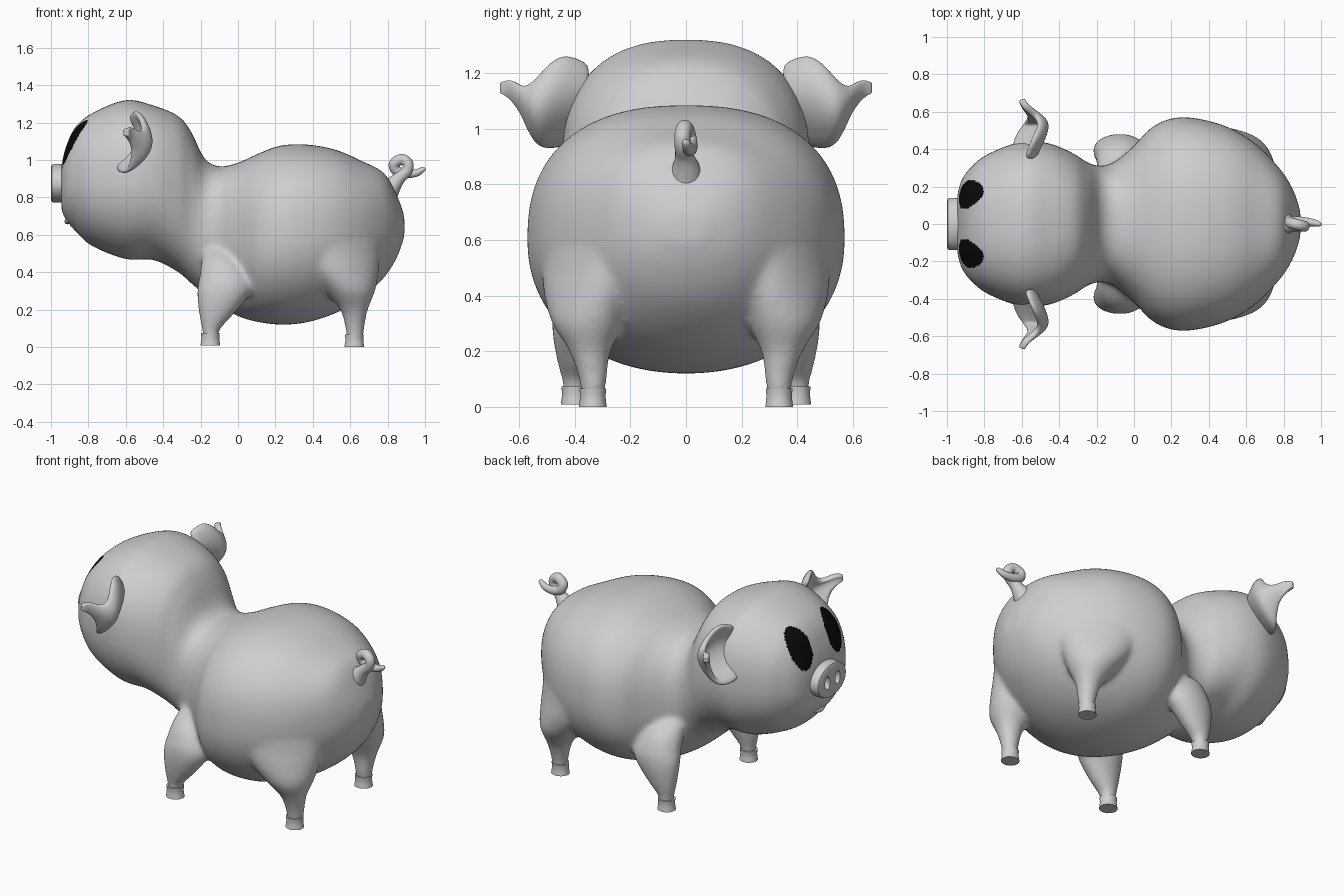
import bpy, bmesh, math
from mathutils import Vector

if "Cube" in bpy.data.objects:
    bpy.data.objects.remove(bpy.data.objects["Cube"])

X, Y, Z = Vector((1, 0, 0)), Vector((0, 1, 0)), Vector((0, 0, 1))


def material(name, value):
    mat = bpy.data.materials.new(name)
    mat.use_nodes = True
    colour = (value, value, value, 1)
    mat.diffuse_color = colour
    mat.node_tree.nodes["Principled BSDF"].inputs["Base Color"].default_value = colour
    return mat


grey = material("soft grey", 0.62)
black = material("eye black", 0.003)


def add(name, data):
    obj = bpy.data.objects.new(name, data)
    bpy.context.collection.objects.link(obj)
    data.materials.append(grey)
    return obj


def bake(obj, angle=40):
    """Replace an object by its evaluated mesh, smooth shaded."""
    name = obj.name
    graph = bpy.context.evaluated_depsgraph_get()
    mesh = bpy.data.meshes.new_from_object(obj.evaluated_get(graph))
    bpy.data.objects.remove(obj)
    mesh.materials.clear()
    result = add(name, mesh)
    bpy.ops.object.select_all(action='DESELECT')
    result.select_set(True)
    bpy.context.view_layer.objects.active = result
    bpy.ops.object.shade_smooth_by_angle(angle=math.radians(angle))
    return result


def resample(rows, steps):
    """Catmull-Rom interpolation through rows of numbers."""
    rows = [Vector(r) for r in rows]
    out = []
    for i in range(len(rows) - 1):
        p, q, r, s = rows[max(i - 1, 0)], rows[i], rows[i + 1], rows[min(i + 2, len(rows) - 1)]
        for k in range(steps):
            t = k / steps
            out.append(q + (r - p) * t / 2 + (p * 2 - q * 5 + r * 4 - s) * t * t / 2
                       + (q * 3 - p - r * 3 + s) * t ** 3 / 2)
    return out + [rows[-1]]


def skin(bm, rings):
    """Join closed rings of vertices and cap both ends."""
    faces = [bm.faces.new(rings[0]), bm.faces.new(rings[-1])]
    for lo, hi in zip(rings, rings[1:]):
        faces += [bm.faces.new((lo[k - 1], lo[k], hi[k], hi[k - 1])) for k in range(len(lo))]
    bmesh.ops.recalc_face_normals(bm, faces=faces)


def loft(bm, rows, u, v, steps=4, sides=48, upper=1.0, lower=1.0):
    """Skin oval rings given as x, y, z, radius along u, radius along v."""
    rings = []
    for row in resample(rows, steps):
        ring = []
        for k in range(sides):
            a = math.tau * k / sides
            c, s = math.cos(a), math.sin(a)
            power = upper if s > 0 else lower
            c, s = math.copysign(abs(c) ** power, c), math.copysign(abs(s) ** power, s)
            ring.append(bm.verts.new(Vector(row[:3]) + u * row[3] * c + v * row[4] * s))
        rings.append(ring)
    skin(bm, rings)


def finish(name, bm):
    mesh = bpy.data.meshes.new(name)
    bm.to_mesh(mesh)
    bm.free()
    return add(name, mesh)


def flip(row):
    """Mirror a row or direction across the middle of the body."""
    return Vector((row[0], -row[1], *row[2:]))


# Head and trunk profile: x, top, bottom, half width
trunk = [(-.945, .97, .73, .16), (-.92, 1.07, .68, .24), (-.87, 1.175, .62, .305),
         (-.78, 1.25, .54, .375), (-.6, 1.32, .47, .44), (-.45, 1.29, .465, .43),
         (-.32, 1.235, .40, .375), (-.25, 1.15, .34, .33), (-.18, 1.01, .28, .31),
         (-.1, .965, .22, .335), (0, .985, .165, .42), (.1, 1.03, .135, .52),
         (.22, 1.075, .12, .568), (.36, 1.083, .13, .56), (.52, 1.055, .18, .51),
         (.66, .995, .26, .42), (.78, .93, .37, .295), (.85, .81, .48, .185),
         (.89, .7, .59, .07)]
front_leg = [(-.145, .4, .04, .043, .043), (-.145, .4, .09, .047, .045),
             (-.125, .4, .15, .08, .06), (-.1, .397, .22, .115, .077),
             (-.075, .388, .3, .145, .094), (-.07, .365, .37, .138, .105),
             (-.085, .31, .46, .11, .11), (-.1, .22, .55, .07, .08)]
rear_leg = [(.625, .335, .04, .045, .045), (.625, .335, .1, .052, .05),
            (.62, .345, .2, .075, .075), (.6, .355, .3, .14, .12), (.585, .37, .4, .19, .11),
            (.577, .375, .5, .213, .093), (.575, .372, .57, .205, .085), (.57, .35, .62, .14, .05)]
along, outward = Vector((.82, -.57, 0)), Vector((.57, .82, 0))

bm = bmesh.new()
loft(bm, [(x, 0, (t + b) / 2, w, (t - b) / 2) for x, t, b, w in trunk], Y, Z,
     steps=8, sides=96, upper=.83, lower=.94)
for leg, u, v in ((front_leg, X, Y), (rear_leg, along, outward)):
    loft(bm, leg, u, v)
    loft(bm, [flip(r) for r in leg], flip(u), flip(v))
body = finish("body", bm)
fuse = body.modifiers.new("fuse", 'REMESH')
fuse.mode = 'VOXEL'
fuse.voxel_size = .011
relax = body.modifiers.new("relax", 'SMOOTH')
relax.factor = .5
relax.iterations = 28
body = bake(body, 80)

# Painted oval eyes
body.data.materials.append(black)
for face in body.data.polygons:
    c = face.center
    if c.x < -.75 and ((abs(c.y) - .157) / .078) ** 2 + ((c.z - 1.095) / .118) ** 2 < 1:
        face.material_index = 1

# Hooves, pinched at the middle
for label, x, y, z in (("front", -.148, .4, .008), ("rear", .622, .335, 0)):
    hoof = [(x, y, z, .053, .05), (x, y, z + .035, .048, .046), (x, y, z + .066, .05, .048)]
    for side, rows in (("left", [flip(r) for r in hoof]), ("right", hoof)):
        bm = bmesh.new()
        loft(bm, rows, X, Y, sides=32)
        bake(finish(f"{label}_hoof_{side}", bm))

# Snout with two nostril hollows
bm = bmesh.new()
loft(bm, [(x, 0, .875, .14 - d, .103 - d) for x, d in
          ((-.88, 0), (-.985, 0), (-.995, .004), (-1, .014))], Y, Z, steps=1)
snout = finish("snout", bm)
bm = bmesh.new()
for y in (-.05, .05):
    loft(bm, [(-1.05, y, .875, .025, .042), (-.97, y, .875, .022, .038)], Y, Z, steps=1, sides=24)
cutter = finish("nostril_cutter", bm)
cutter.hide_render = True
cut = snout.modifiers.new("nostrils", 'BOOLEAN')
cut.operation = 'DIFFERENCE'
cut.object = cutter
bake(snout)
bpy.data.objects.remove(cutter)


def tube(name, points, bevel):
    """Smooth round tube through x, y, z, radius rows."""
    bm = bmesh.new()
    path = resample(points, 8)
    rings = []
    for i, p in enumerate(path):
        d = Vector((path[min(i + 1, len(path) - 1)] - path[max(i - 1, 0)])[:3]).normalized()
        u = d.cross(Y if abs(d.y) < .8 else Z).normalized()
        v = d.cross(u)
        rings.append([bm.verts.new(Vector(p[:3]) + (u * math.cos(a) + v * math.sin(a)) * p[3] * bevel)
                      for a in (math.tau * k / 20 for k in range(20))])
    skin(bm, rings)
    bake(finish(name, bm), 60)


# Curly tail
tube("tail", [(.76, 0, .78, 2.4), (.815, 0, .85, 1.6), (.86, -.006, .9, 1), (.902, -.012, .94, .85),
              (.908, -.012, .98, .85), (.875, -.004, 1.003, .85), (.836, .006, .98, .85),
              (.845, .014, .945, .8), (.89, .014, .928, .75), (.95, .008, .93, .6),
              (.99, 0, .95, .4), (1, 0, .957, .1)], .034)

# Smiling lip
tube("mouth", [(-.912 + 2 * y * y, y, .672 + 2.5 * y * y, 1 - 6 * abs(y)) for y in
               (-.1, -.07, -.035, 0, .035, .07, .1)], .016)

# Cupped ears: y, middle x, forward curl, top, bottom
ear_rows = [(.35, -.545, .075, 1.23, 1.0), (.43, -.505, .095, 1.265, .945),
            (.49, -.48, .095, 1.235, .93), (.54, -.475, .075, 1.175, .95),
            (.58, -.515, .035, 1.15, 1.05), (.625, -.575, .01, 1.175, 1.11),
            (.667, -.602, 0, 1.165, 1.13)]
for side, sign in (("left", -1), ("right", 1)):
    bm = bmesh.new()
    grid = []
    for y, x, curl, top, low in resample(ear_rows, 2):
        grid.append([bm.verts.new((x - curl * t * t + .5 * curl * t, sign * y,
                                   (top + low) / 2 + t * (top - low) / 2))
                     for t in (-1, -.6, -.2, .2, .6, 1)])
    for a, b in zip(grid, grid[1:]):
        for k in range(5):
            bm.faces.new((a[k], a[k + 1], b[k + 1], b[k]))
    ear = finish(f"ear_{side}", bm)
    shell = ear.modifiers.new("thickness", 'SOLIDIFY')
    shell.thickness = .035
    shell.offset = 0
    ear.modifiers.new("rounding", 'SUBSURF').levels = 2
    bake(ear, 80)
